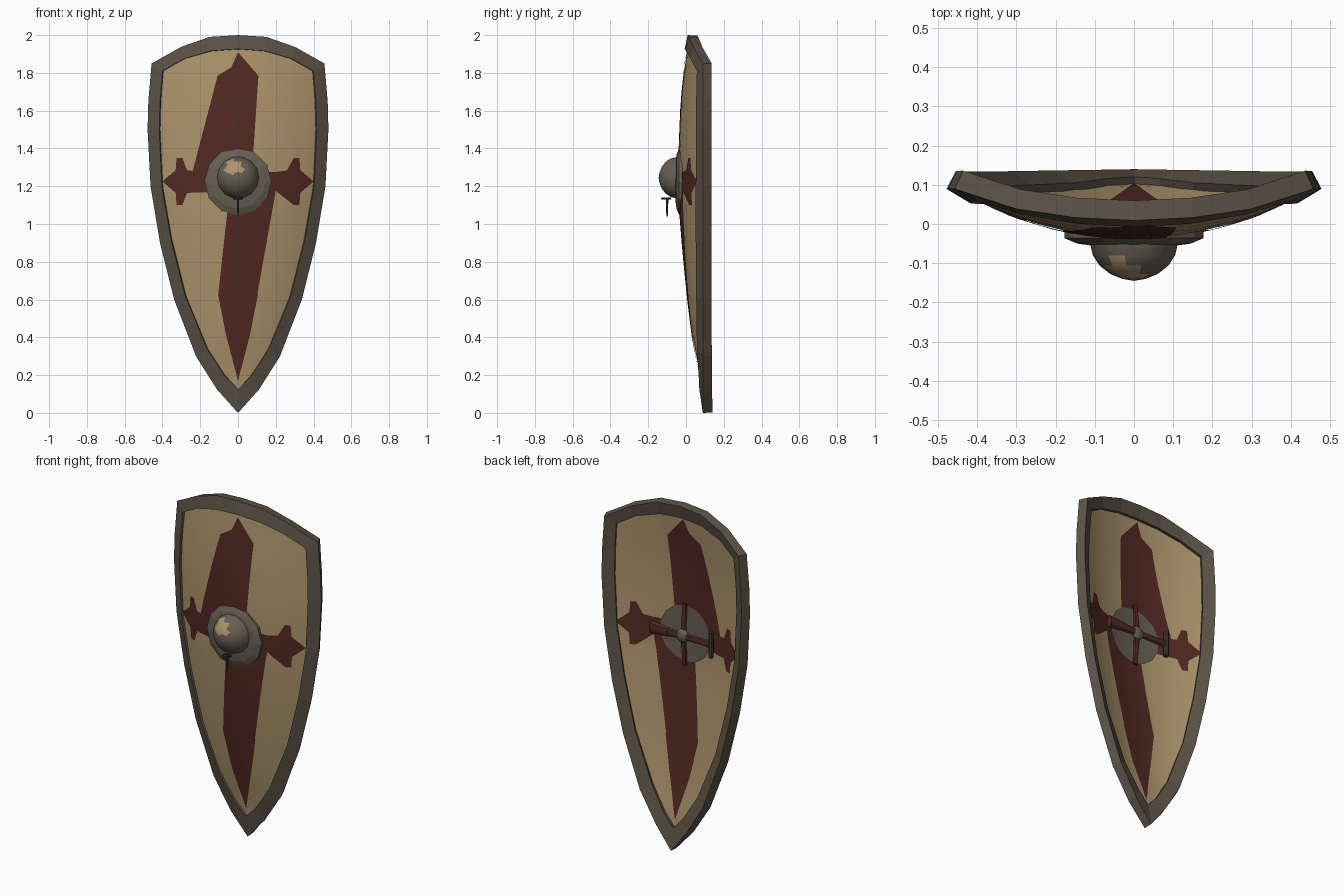
import bpy, bmesh, math
from mathutils import Vector

cube = bpy.data.objects.get("Cube")
if cube:
    bpy.data.objects.remove(cube, do_unlink=True)


def material(name, rgb):
    m = bpy.data.materials.new(name)
    m.use_nodes = True
    m.diffuse_color = (*rgb, 1)
    m.node_tree.nodes["Principled BSDF"].inputs["Base Color"].default_value = (*rgb, 1)
    return m


TAN = material("tan paint", (0.42, 0.30, 0.15))
RED = material("dark red paint", (0.085, 0.022, 0.016))
RIM = material("rim grey brown", (0.105, 0.085, 0.062))
STEEL = material("boss grey", (0.135, 0.115, 0.088))
DARK = material("dark iron", (0.05, 0.045, 0.038))


def finish(bm, name, *mats, smooth=None):
    me = bpy.data.meshes.new(name)
    bm.to_mesh(me)
    bm.free()
    ob = bpy.data.objects.new(name, me)
    bpy.context.collection.objects.link(ob)
    for m in mats:
        me.materials.append(m)
    if smooth:
        bpy.ops.object.select_all(action='DESELECT')
        ob.select_set(True)
        bpy.context.view_layer.objects.active = ob
        bpy.ops.object.shade_smooth_by_angle(angle=math.radians(smooth))
    return ob


# Right-hand halves of the outlines, top to bottom (x, z)
OUTER = [(0, 2), (.15, 1.99), (.3, 1.937), (.455, 1.85), (.472, 1.65), (.476, 1.5),
         (.46, 1.2), (.41, .9), (.335, .6), (.22, .3), (.11, .125), (0, 0)]
INNER = [(0, 1.925), (.14, 1.915), (.28, 1.875), (.395, 1.81), (.408, 1.65), (.412, 1.5),
         (.398, 1.2), (.35, .92), (.275, .62), (.16, .34), (.07, .2), (0, .125)]
EMBLEM = [(0, 1.91), (.035, 1.83), (.108, 1.785), (.085, 1.69), (.06, 1.74), (.045, 1.68),
          (.045, 1.28), (.2, 1.275), (.27, 1.285), (.295, 1.35), (.325, 1.35), (.33, 1.285),
          (.4, 1.225), (.33, 1.165), (.325, 1.1), (.295, 1.1), (.27, 1.165), (.2, 1.175),
          (.045, 1.17), (.045, .75), (.06, .67), (.105, .625), (.065, .42), (0, .17)]
RIDGE = [(0, .095), (.2, .075), (.4, .035), (.6, .01), (.85, -.015), (1.1, -.035),
         (1.4, -.035), (1.65, -.025), (1.93, .005), (2, .015)]
WIDTH = [(z, x) for x, z in reversed(OUTER[3:])]
EDGE_Y = .095


def lerp(table, t):
    if t <= table[0][0]:
        return table[0][1]
    for (a, va), (b, vb) in zip(table, table[1:]):
        if t <= b:
            return va + (vb - va) * (t - a) / (b - a)
    return table[-1][1]


def surface(x, z):
    # bulging board: deepest on the centre ridge, flat along the edge
    u = min(abs(x) / max(lerp(WIDTH, z), .02), 1.3)
    return EDGE_Y - (EDGE_Y - lerp(RIDGE, z)) * (1 - u * u)


def backward(x, z, e=.02):
    dx = (surface(x + e, z) - surface(x - e, z)) / (2 * e)
    dz = (surface(x, z + e) - surface(x, z - e)) / (2 * e)
    return Vector((-dx, 1, -dz)).normalized()


def mirrored(half):
    return half + [(-x, z) for x, z in reversed(half[1:-1])]


def plate(name, outline, offset, back, mat):
    # flat outline, sliced on a grid and bent onto the board
    bm = bmesh.new()
    bm.faces.new([bm.verts.new((x, 0, z)) for x, z in outline])
    bmesh.ops.triangulate(bm, faces=bm.faces[:])
    cuts = [((i * .06, 0, 0), (1, 0, 0)) for i in range(-8, 9)]
    cuts += [((0, 0, k * .1), (0, 0, 1)) for k in range(1, 20)]
    for co, no in cuts:
        bmesh.ops.bisect_plane(bm, geom=bm.verts[:] + bm.edges[:] + bm.faces[:],
                               dist=1e-5, plane_co=co, plane_no=no)
    for v in bm.verts:
        v.co.y = surface(v.co.x, v.co.z) + offset
    bmesh.ops.triangulate(bm, faces=bm.faces[:])
    for f in bm.faces:
        f.normal_update()
        if (f.normal.y > 0) != back:
            f.normal_flip()
    return finish(bm, name, mat, smooth=40)


# Board and painted cross on both sides
board = [((a + c) / 2, (b + d) / 2) for (a, b), (c, d) in zip(OUTER, INNER)]
disc = [(.165 * math.sin(i * math.tau / 14), 1.225 + .165 * math.cos(i * math.tau / 14))
        for i in range(14)]
for side, back, base, sign in (("front", False, 0, -1), ("back", True, .02, 1)):
    plate("board_" + side, mirrored(board), base, back, TAN)
    plate("cross_emblem_" + side, mirrored(EMBLEM), base + sign * .004, back, RED)
plate("boss_backing_disc", disc, .028, True, STEEL)

# Rim: a rectangular band swept around the edge
bm = bmesh.new()
rings = []
for (ox, oz), (ix, iz) in zip(mirrored(OUTER), mirrored(INNER)):
    ring = []
    for x, z, off in ((ox, oz, -.006), (ix, iz, -.012), (ix, iz, .038), (ox, oz, .045)):
        p = Vector((x, surface(x, z), z)) + backward(x, z) * off
        p.z = min(max(p.z, 0), 2)
        ring.append(bm.verts.new(p))
    rings.append(ring)
for a, b in zip(rings, rings[1:] + rings[:1]):
    for k in range(4):
        n = (k + 1) % 4
        bm.faces.new((a[k], a[n], b[n], b[k]))
bmesh.ops.recalc_face_normals(bm, faces=bm.faces[:])
finish(bm, "rim", RIM)


def lathe(name, profile, z, sides, *mats, rule=None, smooth=None):
    # profile of (radius, y) turned around the front-to-back axis
    bm = bmesh.new()
    vs = [bm.verts.new((r, y, z)) for r, y in profile]
    es = [bm.edges.new(p) for p in zip(vs, vs[1:])]
    bmesh.ops.spin(bm, geom=vs + es, cent=(0, 0, z), axis=(0, 1, 0),
                   angle=math.tau, steps=sides)
    bmesh.ops.remove_doubles(bm, verts=bm.verts[:], dist=1e-4)
    bmesh.ops.recalc_face_normals(bm, faces=bm.faces[:])
    if rule:
        for f in bm.faces:
            f.material_index = rule(f.calc_center_median())
    return finish(bm, name, *mats, smooth=smooth)


# Boss: flange and dome, with a worn patch on the dome
lathe("boss_flange", [(.178, -.015), (.178, -.036), (.145, -.05), (.1, -.056), (0, -.056)],
      1.225, 12, STEEL)
lathe("boss_dome", [(.112, -.05), (.105, -.08), (.088, -.106), (.06, -.128), (.03, -.14), (0, -.145)],
      1.245, 14, STEEL, TAN, smooth=40,
      rule=lambda c: int(-.06 < c.x < .02 and 1.27 < c.z < 1.33))


def rod(name, p, q, r1, r2, mat, flat=1.0, sides=8):
    p, q = Vector(p), Vector(q)
    bm = bmesh.new()
    bmesh.ops.create_cone(bm, cap_ends=True, segments=sides, radius1=r1, radius2=r2,
                          depth=(q - p).length)
    turn = (q - p).to_track_quat('Z', 'Y').to_matrix().to_4x4()
    bmesh.ops.transform(bm, matrix=turn, verts=bm.verts[:])
    for v in bm.verts:
        v.co.y *= flat
        v.co += (p + q) / 2
    return finish(bm, name, mat, smooth=40)


# Grip on the back: crossing straps, padded end, upright bar
MID = (0, .03, 1.225)
for name, end, r in (("strap_upper", (0, .005, 1.405), .014), ("strap_lower", (0, .005, 1.045), .014),
                     ("strap_bar_side", (-.19, .035, 1.225), .022),
                     ("strap_pad_side", (.12, .035, 1.225), .028)):
    rod(name, MID, end, .02, r, RED, flat=.6)
rod("grip_pad", (.09, .035, 1.225), (.2, .03, 1.225), .028, .038, RED, flat=.6)
rod("grip_bar", (-.19, .04, 1.15), (-.19, .04, 1.3), .014, .014, DARK)
bm = bmesh.new()
bmesh.ops.create_icosphere(bm, subdivisions=2, radius=.04)
for v in bm.verts:
    v.co = Vector((v.co.x, v.co.y * .5, v.co.z)) + Vector(MID)
finish(bm, "grip_centre_plate", STEEL, smooth=40)

# Small ring and pin hanging under the dome
bpy.ops.mesh.primitive_torus_add(major_radius=.022, minor_radius=.005, major_segments=12,
                                 minor_segments=6, location=(0, -.105, 1.135))
ring = bpy.context.object
ring.name = "hanging_ring"
ring.data.materials.append(DARK)
rod("hanging_pin", (0, -.1, 1.14), (0, -.1, 1.04), .007, .004, DARK, sides=6)
